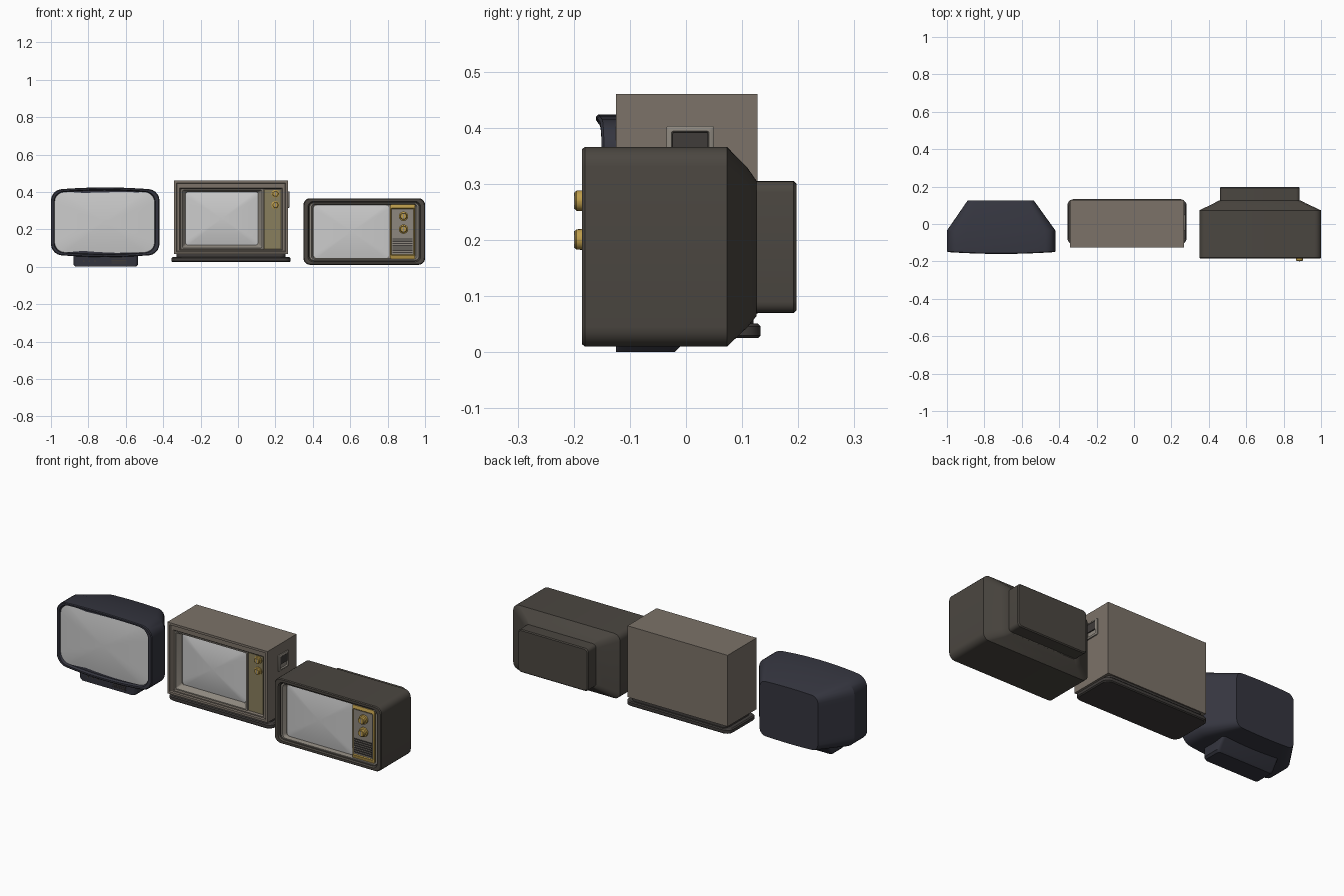
import bpy, bmesh, math

def mat(name, r, g, b):
    m = bpy.data.materials.new(name)
    m.diffuse_color = (r, g, b, 1)
    return m

NAVY = mat("navy_plastic", .035, .036, .05)
TAN = mat("tan_wood", .2, .17, .14)
BROWN = mat("dark_brown", .07, .062, .052)
DARK = mat("dark_trim", .05, .045, .042)
TRIM = mat("warm_grey_trim", .27, .245, .21)
OLIVE = mat("olive_panel", .25, .21, .11)
GOLD = mat("gold", .5, .33, .07)

def ring(u0, u1, v0, v1, r, w, bow=0, dome=0, seg=5, sub=1):
    """Rounded rectangle; bow bulges top and bottom, dome bulges towards -w."""
    uc, vc, hu, hv = (u0 + u1) / 2, (v0 + v1) / 2, (u1 - u0) / 2, (v1 - v0) / 2
    corners = []
    for k, (su, sv) in enumerate([(1, 1), (-1, 1), (-1, -1), (1, -1)]):
        if seg == 0:
            corners.append([(su * hu, sv * hv)])
            continue
        corners.append([(su * (hu - r) + r * math.cos((k + i / seg) * math.pi / 2),
                         sv * (hv - r) + r * math.sin((k + i / seg) * math.pi / 2))
                        for i in range(seg + 1)])
    pts = []
    for k in range(4):
        pts += corners[k]
        a, b = corners[k][-1], corners[(k + 1) % 4][0]
        pts += [(a[0] + (b[0] - a[0]) * i / sub, a[1] + (b[1] - a[1]) * i / sub)
                for i in range(1, sub)]
    out = []
    for u, v in pts:
        f = 1 - (u / hu) ** 2
        out.append((uc + u, vc + v + bow * f * v / hv, w - dome * f))
    return out

def loft(name, rings, material=None, axis="y", **kw):
    """Skin a stack of rounded rectangles (u0, u1, v0, v1, r, w, bow, dome) along an axis."""
    put = {"x": lambda u, v, w: (w, u, v), "y": lambda u, v, w: (u, w, v),
           "z": lambda u, v, w: (u, v, w)}[axis]
    bm = bmesh.new()
    loops = [[bm.verts.new(put(*p)) for p in ring(*r, **kw)] for r in rings]
    n = len(loops[0])
    for a, b in zip(loops, loops[1:]):
        for i in range(n):
            j = (i + 1) % n
            bm.faces.new((a[i], a[j], b[j], b[i]))
    bm.faces.new(loops[0])
    bm.faces.new(loops[-1][::-1])
    bmesh.ops.recalc_face_normals(bm, faces=bm.faces)
    me = bpy.data.meshes.new(name)
    bm.to_mesh(me)
    bm.free()
    ob = bpy.data.objects.new(name, me)
    bpy.context.collection.objects.link(ob)
    if material:
        me.materials.append(material)
    bpy.ops.object.select_all(action="DESELECT")
    ob.select_set(True)
    bpy.context.view_layer.objects.active = ob
    bpy.ops.object.shade_smooth_by_angle(angle=math.radians(30))
    return ob

def box(name, x0, x1, y0, y1, z0, z1, material=None):
    return loft(name, [(x0, x1, z0, z1, 0, y1), (x0, x1, z0, z1, 0, y0)], material, seg=0)

def screen(name, x0, x1, z0, z1, r, y, depth, bow=0):
    xc, zc = (x0 + x1) / 2, (z0 + z1) / 2
    rings = []
    for s in (1, .85, .65, .45, .25, .08):
        hx, hz = (x1 - x0) / 2 * s, (z1 - z0) / 2 * s
        rings.append((xc - hx, xc + hx, zc - hz, zc + hz, r * s, y - depth * (1 - s * s), bow * s))
    loft(name, rings, sub=8)

def knob(name, x, z, r, y0, y1, material):
    def c(k, y):
        return (x - r * k, x + r * k, z - r * k, z + r * k, r * k * .999, y)
    h = y0 - y1
    loft(name, [c(1, y0), c(1, y0 - h * .4), c(.75, y0 - h * .5), c(.72, y1 + h * .1), c(.62, y1)],
         material)
    box(name + "_grip", x - r * .12, x + r * .12, y1 - .002, y0, z - r * .6, z + r * .6, TRIM)

# --- Left set: rounded navy monitor on a foot ---
loft("monitor_shell", [
    (-.89, -.535, .078, .375, .035, .125, .005),
    (-1, -.42, .066, .41, .055, -.035, .014),
    (-1, -.42, .066, .41, .055, -.146, .014, .01),
    (-.996, -.424, .07, .406, .053, -.15, .014, .01),
    (-.985, -.442, .078, .399, .05, -.15, .014, .01),
    (-.98, -.447, .082, .395, .05, -.138, .014, .006)], NAVY, sub=10)
screen("monitor_screen", -.982, -.445, .08, .397, .05, -.14, .014, .014)
loft("monitor_foot", [
    (-.87, -.545, -.125, -.02, .015, 0),
    (-.88, -.535, -.125, -.01, .015, .01),
    (-.88, -.535, -.125, .04, .015, .085)], NAVY, axis="z")
for i in range(3):
    x = -.825 + i * .03
    loft("foot_button", [(x - .005, x + .005, .025, .035, .0049, -.12),
                         (x - .005, x + .005, .025, .035, .0049, -.128)], DARK, seg=3)
for i in range(4):
    box("foot_vent", -.675, -.595, -.127, -.12, .014 + i * .009, .018 + i * .009, DARK)

# --- Middle set: sharp wooden cabinet ---
loft("cabinet", [
    (-.342, .267, .068, .46, 0, .127),
    (-.342, .267, .068, .46, 0, -.125),
    (-.33, .255, .08, .448, 0, -.125),
    (-.326, .251, .084, .444, 0, -.118),
    (-.312, .237, .09, .422, 0, -.118),
    (-.305, .23, .095, .415, 0, -.108),
    (-.305, .23, .095, .415, 0, -.07)], TAN, seg=0)
loft("cabinet_screen_bezel", [
    (-.305, .137, .095, .415, .004, -.068),
    (-.305, .137, .095, .415, .004, -.112),
    (-.298, .128, .101, .409, .006, -.112),
    (-.28, .107, .117, .4, .012, -.085),
    (-.28, .107, .117, .4, .012, -.075)], TRIM)
screen("cabinet_screen", -.285, .112, .116, .399, .02, -.08, .018)
box("cabinet_control_panel", .139, .229, -.108, -.068, .096, .414, OLIVE)
for z in (.39, .33):
    knob("cabinet_knob", .2, z, .021, -.106, -.124, GOLD)
loft("cabinet_neck", [(-.33, .255, -.095, .12, .03, .045), (-.33, .255, -.095, .12, .03, .07)],
     DARK, axis="z")
loft("cabinet_plinth", [
    (-.35, .275, -.105, .128, .035, .025),
    (-.356, .281, -.11, .133, .035, .03),
    (-.356, .281, -.11, .133, .035, .046),
    (-.35, .275, -.105, .128, .035, .051)], DARK, axis="z")
loft("side_handle_frame", [
    (-.035, .05, .315, .403, .003, .26),
    (-.035, .05, .315, .403, .003, .273),
    (-.031, .046, .319, .399, .003, .276),
    (-.026, .041, .324, .394, .003, .276),
    (-.024, .039, .326, .392, .003, .268)], TRIM, axis="x", seg=2)
loft("side_handle_grip", [(-.024, .039, .35, .392, .003, .264), (-.024, .039, .35, .392, .003, .274)],
     DARK, axis="x", seg=2)

# --- Right set: rounded brown portable ---
loft("portable_shell", [
    (.455, .89, .065, .305, .025, .126),
    (.425, .92, .045, .328, .03, .11),
    (.35, 1, .01, .366, .035, .073),
    (.35, 1, .01, .366, .035, -.18),
    (.354, .996, .014, .362, .033, -.185),
    (.374, .976, .026, .349, .028, -.185),
    (.38, .97, .032, .343, .025, -.178),
    (.38, .97, .032, .343, .025, -.13)], BROWN)
loft("portable_back_box", [
    (.459, .886, .07, .305, .02, .11),
    (.459, .886, .07, .305, .02, .192),
    (.464, .881, .075, .3, .018, .197)], BROWN)
loft("portable_bezel", [
    (.382, .968, .034, .341, .024, -.125),
    (.382, .968, .034, .341, .024, -.172),
    (.392, .958, .039, .336, .02, -.172),
    (.402, .948, .044, .331, .016, -.155),
    (.402, .948, .044, .331, .016, -.15)], TRIM)
screen("portable_screen", .406, .808, .046, .329, .018, -.152, .012)
loft("portable_control_trim", [
    (.813, .947, .042, .332, .006, -.14),
    (.813, .947, .042, .332, .006, -.168),
    (.819, .941, .06, .315, .004, -.172),
    (.823, .937, .066, .309, .004, -.165)], GOLD, seg=2)
box("portable_control_plate", .822, .938, -.169, -.15, .065, .31, TRIM)
for z in (.27, .201):
    knob("portable_knob", .885, z, .025, -.168, -.198, GOLD)
for i in range(7):
    z = .073 + i * .012
    box("speaker_slat", .826, .934, -.173, -.16, z, z + .006, DARK)
